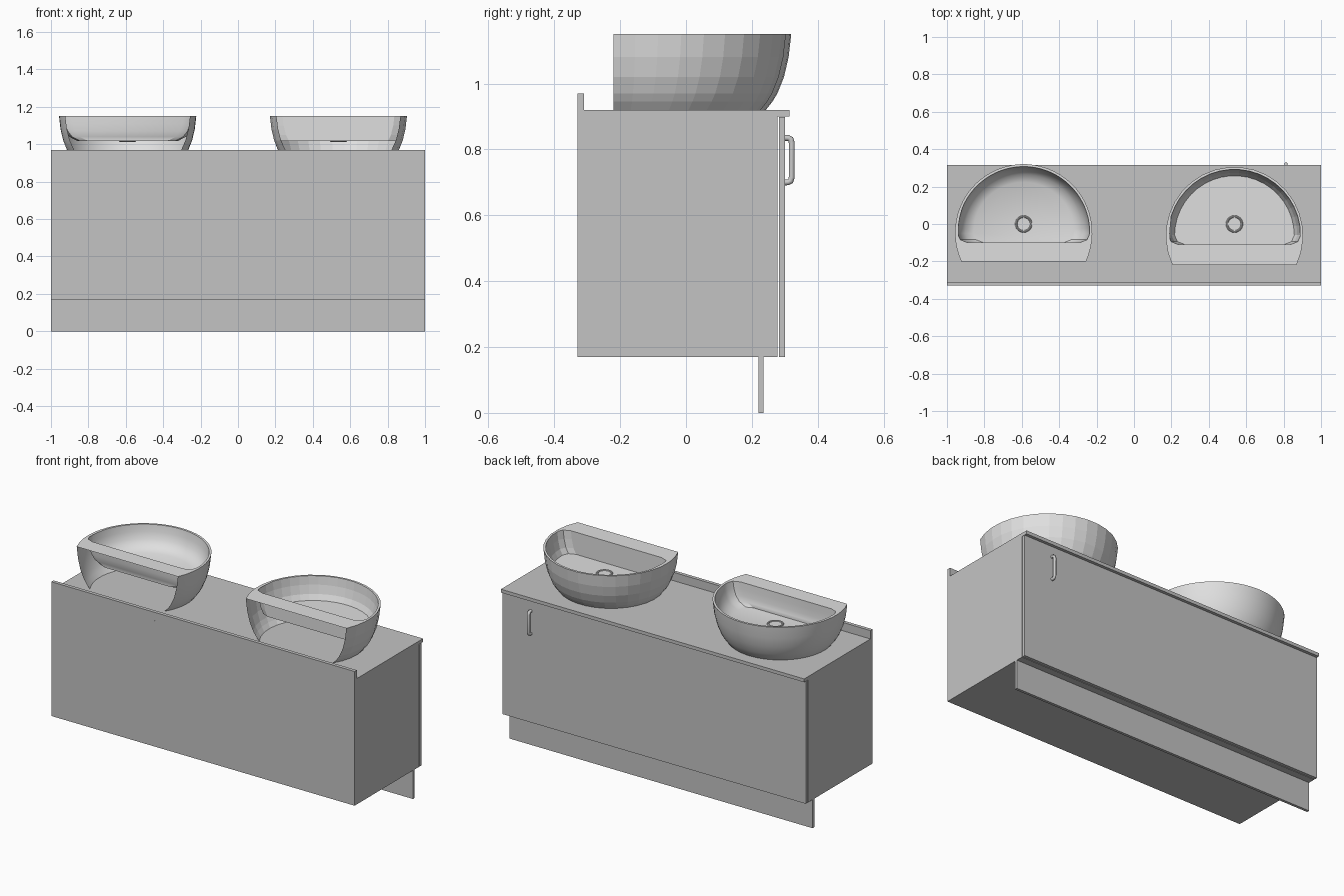
import bpy, bmesh, math

if "Cube" in bpy.data.objects:
    bpy.data.objects.remove(bpy.data.objects["Cube"])

def material(name, v):
    m = bpy.data.materials.new(name)
    m.diffuse_color = (v[0], v[1], v[2], 1)
    m.use_nodes = True
    m.node_tree.nodes["Principled BSDF"].inputs["Base Color"].default_value = m.diffuse_color
    return m

CABINET = material("cabinet grey", (0.55, 0.55, 0.55))
CERAMIC = material("basin white", (0.74, 0.74, 0.74))
METAL = material("metal grey", (0.6, 0.6, 0.6))

def finish(bm, name, mat):
    bmesh.ops.recalc_face_normals(bm, faces=bm.faces)
    me = bpy.data.meshes.new(name)
    bm.to_mesh(me)
    bm.free()
    me.materials.append(mat)
    ob = bpy.data.objects.new(name, me)
    bpy.context.collection.objects.link(ob)
    return ob

def box(name, lo, hi, mat):
    bm = bmesh.new()
    bmesh.ops.create_cube(bm, size=1)
    for v in bm.verts:
        v.co = [(a + b) / 2 + c * (b - a) for a, b, c in zip(lo, hi, v.co)]
    return finish(bm, name, mat)

# Cabinet, door panel, worktop, upstand and plinth
box("cabinet_body", (-1, -0.33, 0.17), (1, 0.278, 0.90), CABINET)
box("front_panel", (-1, 0.282, 0.17), (1, 0.30, 0.898), CABINET)
box("countertop", (-1, -0.33, 0.90), (1, 0.315, 0.92), CABINET)
box("backsplash", (-1, -0.33, 0.92), (1, -0.309, 0.97), CABINET)
box("plinth", (-1, 0.22, 0.0), (1, 0.236, 0.17), CABINET)

def arc(cx, cy, r, y_start, n):
    """Circle arc above the line y = y_start, from +x round to -x."""
    a = math.asin((y_start - cy) / r)
    return [(cx + r * math.cos(a + (math.pi - 2 * a) * i / (n - 1)),
             cy + r * math.sin(a + (math.pi - 2 * a) * i / (n - 1))) for i in range(n)]

def d_ring(cx, cy, r, yb, n):
    """Closed D outline with softened back corners; the arc comes first."""
    p = arc(cx, cy, r, yb + 0.05, n)
    x = p[0][0] - cx
    return p + [(cx - x + 0.015, yb + 0.016), (cx - x + 0.055, yb),
                (cx + x - 0.055, yb), (cx + x - 0.015, yb + 0.016)]

OUTER = [(0.92, 0.290), (0.945, 0.310), (0.97, 0.325), (1.02, 0.345), (1.08, 0.359), (1.15, 0.367)]

def basin(name, cx, cy, back, inner_back, inner, n):
    bm = bmesh.new()
    # outer shell, open at the back
    shell = [[bm.verts.new((x, y, z)) for x, y in arc(cx, cy, r, back, n)] for z, r in OUTER]
    for a, b in zip(shell, shell[1:]):
        for i in range(n - 1):
            bm.faces.new((a[i], a[i + 1], b[i + 1], b[i]))
    # inner bowl
    bowl = [[bm.verts.new((x, y, z)) for x, y in d_ring(cx, cy, r, inner_back, n)] for z, r in inner]
    m = n + 4
    for a, b in zip(bowl, bowl[1:]):
        for i in range(m):
            bm.faces.new((a[i], a[(i + 1) % m], b[(i + 1) % m], b[i]))
    bm.faces.new(bowl[-1])
    # rim and rear ledge
    o, t = shell[-1], bowl[0]
    for i in range(n - 1):
        bm.faces.new((o[i], o[i + 1], t[i + 1], t[i]))
    bm.faces.new([o[0], o[-1]] + t[n - 1:] + [t[0]])
    return finish(bm, name, CERAMIC)

def drain(name, x, y, z):
    bpy.ops.mesh.primitive_torus_add(location=(x, y, z), major_radius=0.04, minor_radius=0.006,
                                     major_segments=24, minor_segments=8)
    ob = bpy.context.object
    ob.name = name
    ob.data.materials.append(METAL)

# Two half-round basins and their drains
basin("right_basin", 0.537, -0.062, -0.22, -0.11,
      [(1.15, 0.354), (1.10, 0.348), (1.05, 0.336), (1.018, 0.32)], 22)
left = basin("left_basin", -0.59, -0.047, -0.20, -0.10,
             [(1.15, 0.354), (1.11, 0.348), (1.07, 0.335), (1.04, 0.312), (1.018, 0.27)], 40)
bpy.context.view_layer.objects.active = left
left.select_set(True)
bpy.ops.object.shade_smooth_by_angle(angle=math.radians(35))
drain("right_drain", 0.537, 0.0, 1.018)
drain("left_drain", -0.59, 0.0, 1.018)

# Bow handle on the panel
cu = bpy.data.curves.new("handle", "CURVE")
cu.dimensions = "3D"
cu.bevel_depth = 0.009
cu.bevel_resolution = 2
cu.use_fill_caps = True
path = [(0.299, 0.835), (0.31, 0.835), (0.318, 0.831), (0.321, 0.82),
        (0.321, 0.715), (0.318, 0.704), (0.31, 0.70), (0.299, 0.70)]
sp = cu.splines.new("POLY")
sp.points.add(len(path) - 1)
for p, (y, z) in zip(sp.points, path):
    p.co = (0.813, y, z, 1)
cu.materials.append(METAL)
handle = bpy.data.objects.new("handle", cu)
bpy.context.collection.objects.link(handle)
